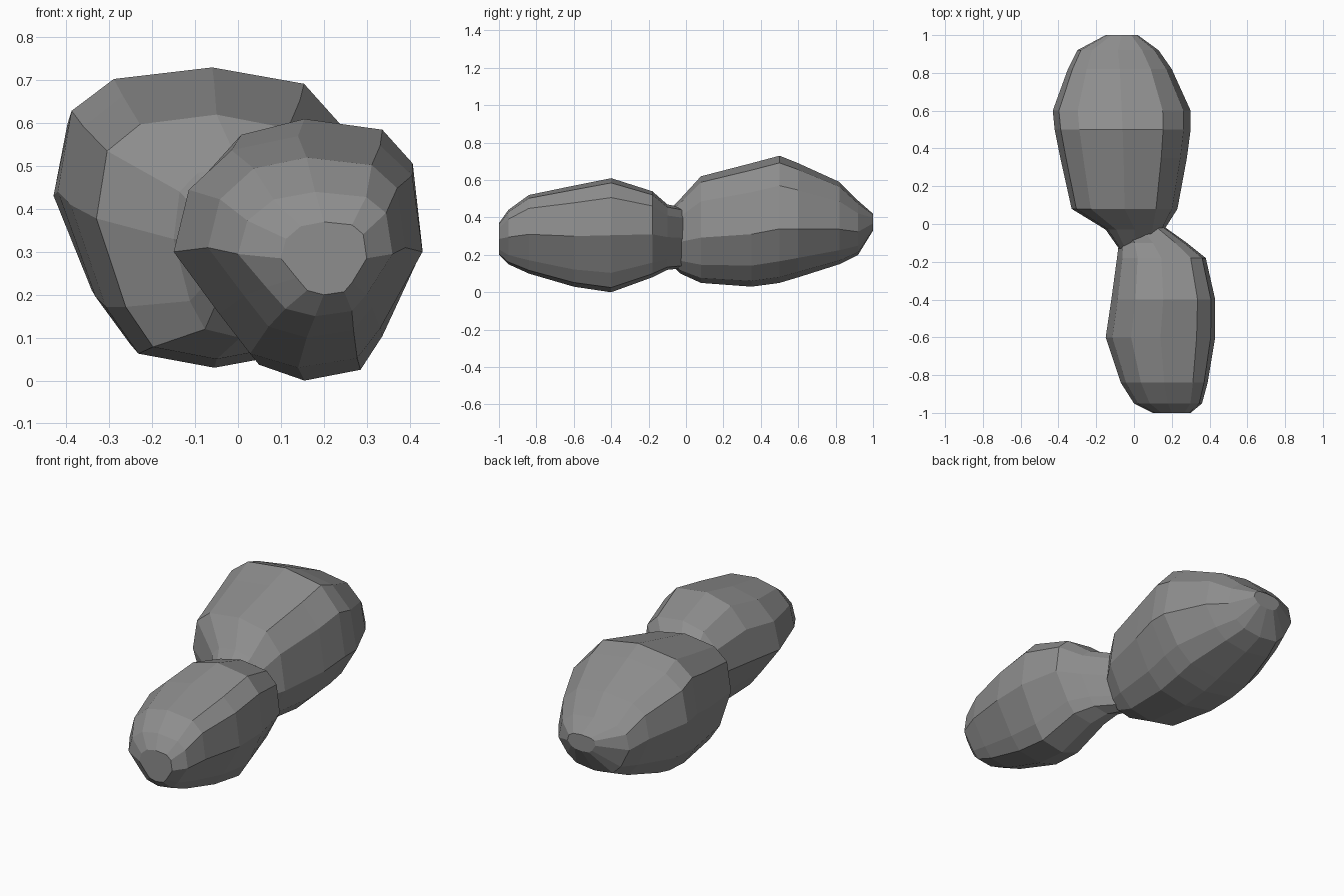
import bpy
import bmesh
from math import cos, sin, copysign, tau

cube = bpy.data.objects.get("Cube")
if cube:
    bpy.data.objects.remove(cube, do_unlink=True)

# One plain grey material for the whole body
rock = bpy.data.materials.new("dark grey rock")
rock.use_nodes = True
grey = (.27, .27, .27, 1)
rock.diffuse_color = grey
shader = rock.node_tree.nodes["Principled BSDF"]
shader.inputs["Base Color"].default_value = grey


def signed_power(value, power):
    """Raise a value to a power while keeping its sign."""
    return copysign(abs(value) ** power, value)


def rock_section(sides, left_power, right_power, keel, tilt):
    """Boxy outline between -1 and 1, undercut below the waist by the keel factor."""
    outline = []
    for step in range(sides):
        across = round(cos(tau * step / sides), 6)
        upward = round(sin(tau * step / sides), 6)
        power = left_power if across < 0 else right_power
        x = signed_power(across, power)
        z = signed_power(upward, power)
        if upward < 0:
            x *= keel
        z += tilt * across * (1 - abs(upward))
        outline.append((x, z))
    return outline


def build_lobe(name, outline, stations):
    """Loft the outline through stations along the body and close both ends."""
    bm = bmesh.new()
    rings = []
    for y, left, right, low, high in stations:
        centre_x, half_width = (left + right) / 2, (right - left) / 2
        centre_z, half_height = (low + high) / 2, (high - low) / 2
        rings.append([
            bm.verts.new((centre_x + x * half_width, y, centre_z + z * half_height))
            for x, z in outline
        ])
    for near, far in zip(rings, rings[1:]):
        for index in range(len(outline)):
            previous = index - 1
            bm.faces.new((near[previous], near[index], far[index], far[previous]))
    bm.faces.new(rings[0])
    bm.faces.new(rings[-1])
    bmesh.ops.recalc_face_normals(bm, faces=bm.faces)
    mesh = bpy.data.meshes.new(name)
    bm.to_mesh(mesh)
    bm.free()
    mesh.materials.append(rock)
    lobe = bpy.data.objects.new(name, mesh)
    bpy.context.collection.objects.link(lobe)


# Stations hold: position along y, left, right, low, high

# Smaller front lobe, pointed on one flank, undercut to a narrow keel
front_outline = rock_section(
    sides=12, left_power=.9, right_power=.6, keel=.72, tilt=0)
build_lobe("front_lobe", front_outline, [
    (-1, .1, .3, .2, .37),
    (-.95, 0, .36, .15, .44),
    (-.84, -.07, .39, .1, .52),
    (-.6, -.15, .43, .03, .57),
    (-.4, -.12, .43, 0, .61),
    (-.18, -.09, .38, .08, .54),
    (-.1, -.08, .28, .12, .47),
    (0, -.1, .14, .13, .45),
])

# Larger rear lobe, broad crown, tapering to a wedge at the back
rear_outline = rock_section(
    sides=12, left_power=.65, right_power=.75, keel=.83, tilt=-.15)
build_lobe("rear_lobe", rear_outline, [
    (-.13, -.08, .1, .2, .4),
    (-.03, -.15, .16, .1, .5),
    (.08, -.33, .23, .05, .62),
    (.35, -.39, .28, .03, .69),
    (.5, -.42, .3, .05, .73),
    (.6, -.43, .3, .08, .69),
    (.82, -.35, .2, .15, .59),
    (.92, -.3, .13, .2, .49),
    (1, -.15, .02, .33, .42),
])
